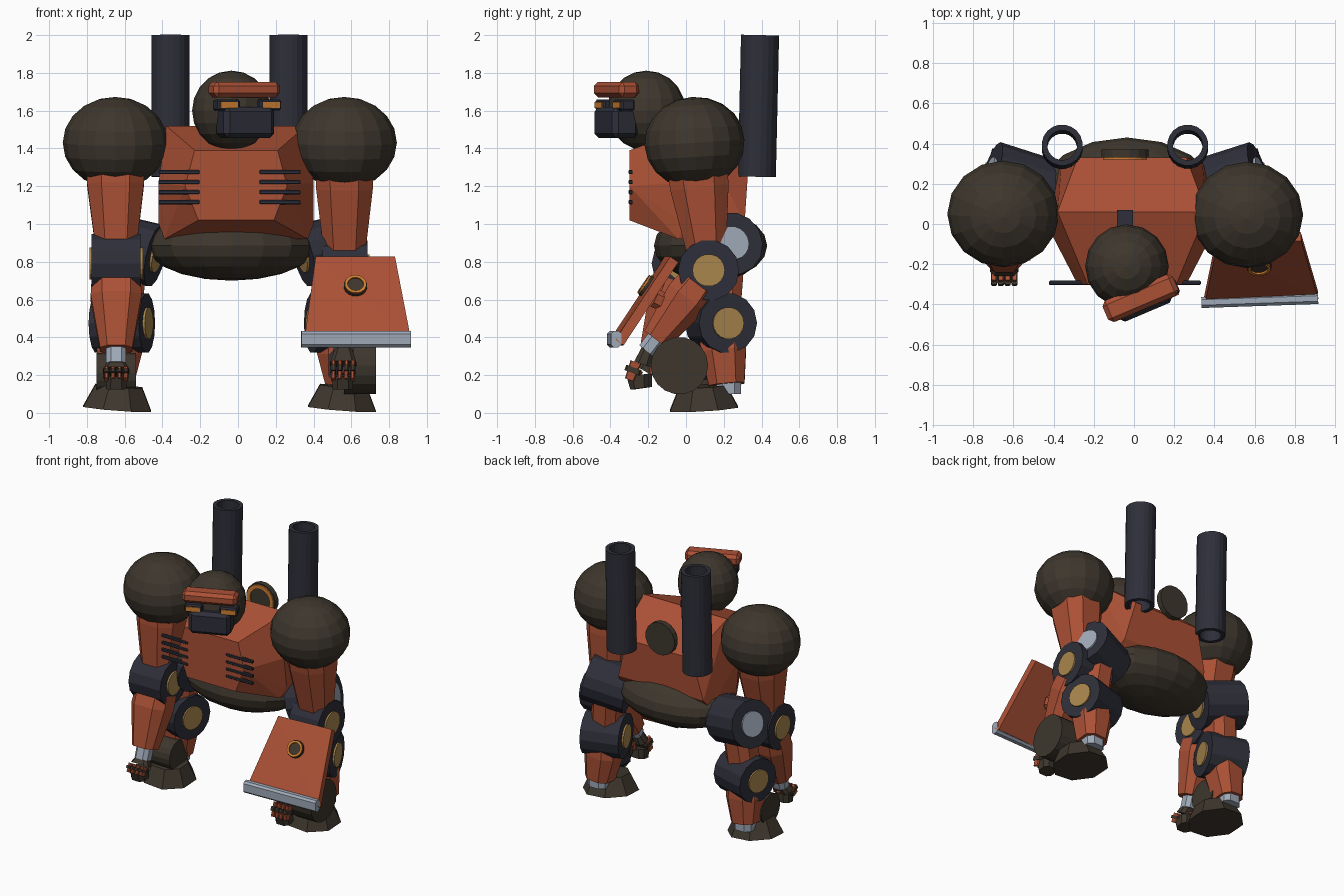
import bpy, bmesh, math
from mathutils import Vector, Matrix

old = bpy.data.objects.get("Cube")
if old:
    bpy.data.objects.remove(old, do_unlink=True)


def material(name, rgb):
    m = bpy.data.materials.new(name)
    m.use_nodes = True
    m.diffuse_color = (*rgb, 1)
    m.node_tree.nodes["Principled BSDF"].inputs["Base Color"].default_value = (*rgb, 1)
    return m


RUST = material("rust_red", (.41, .082, .036))
BROWN = material("dark_brown", (.047, .037, .026))
NAVY = material("dark_navy", (.027, .028, .041))
TAN = material("brass_tan", (.40, .24, .075))
STEEL = material("light_steel", (.35, .40, .48))
ORANGE = material("orange", (.62, .21, .03))


def finish(name, bm, mat):
    bmesh.ops.recalc_face_normals(bm, faces=bm.faces)
    me = bpy.data.meshes.new(name)
    bm.to_mesh(me)
    bm.free()
    me.materials.append(mat)
    ob = bpy.data.objects.new(name, me)
    bpy.context.collection.objects.link(ob)
    return ob


def frame(p0, p1):
    """Matrix whose local z runs from p0 to p1 and whose x stays near world x."""
    p0, z = Vector(p0), (Vector(p1) - Vector(p0)).normalized()
    ref = Vector((1, 0, 0)) if abs(z.x) < .8 else Vector((0, 0, 1))
    y = z.cross(ref).normalized()
    m = Matrix((y.cross(z), y, z)).transposed().to_4x4()
    m.translation = p0
    return m


def loft(name, loops, mat, matrix, closed=False):
    """Skin equal vertex loops; cap the ends, or join last to first."""
    bm = bmesh.new()
    rings = [[bm.verts.new(matrix @ Vector(p)) for p in lp] for lp in loops]
    pairs = list(zip(rings, rings[1:])) + ([(rings[-1], rings[0])] if closed else [])
    n = len(rings[0])
    for a, b in pairs:
        for i in range(n):
            bm.faces.new((a[i], a[(i + 1) % n], b[(i + 1) % n], b[i]))
    if not closed:
        bm.faces.new(rings[0])
        bm.faces.new(rings[-1])
    return finish(name, bm, mat)


def ring(r, h, n):
    return [(r * math.cos(t), r * math.sin(t), h) for t in (math.tau * (i + .5) / n for i in range(n))]


def cylinder(name, p0, p1, r, mat, n=16, r2=None):
    h = (Vector(p1) - Vector(p0)).length
    return loft(name, [ring(r, 0, n), ring(r2 or r, h, n)], mat, frame(p0, p1))


def pipe(name, p0, p1, r, inner, mat, n=20):
    h = (Vector(p1) - Vector(p0)).length
    loops = [ring(inner, 0, n), ring(r, 0, n), ring(r, h, n), ring(inner, h, n)]
    return loft(name, loops, mat, frame(p0, p1), True)


def limb(name, p0, p1, sizes, mat, cut=.25):
    """Tapered limb with chamfered corners; sizes = position, width and depth."""
    h = (Vector(p1) - Vector(p0)).length
    loops = []
    for t, w, d in sizes:
        a, b = w / 2, d / 2
        c = cut * min(w, d)
        loops.append([(a, b - c, t * h), (a - c, b, t * h), (c - a, b, t * h), (-a, b - c, t * h),
                      (-a, c - b, t * h), (c - a, -b, t * h), (a - c, -b, t * h), (a, c - b, t * h)])
    return loft(name, loops, mat, frame(p0, p1))


def hull(name, pts, mat):
    bm = bmesh.new()
    for p in pts:
        bm.verts.new(p)
    res = bmesh.ops.convex_hull(bm, input=bm.verts)
    bmesh.ops.delete(bm, geom=res["geom_interior"], context='VERTS')
    bmesh.ops.dissolve_limit(bm, angle_limit=.02, verts=bm.verts, edges=bm.edges)
    return finish(name, bm, mat)


def box(name, c, size, mat, yaw=0, bevel=0):
    bm = bmesh.new()
    bmesh.ops.create_cube(bm, size=1)
    bmesh.ops.scale(bm, vec=size, verts=bm.verts)
    if bevel:
        bmesh.ops.bevel(bm, geom=bm.edges[:], offset=bevel, segments=1, affect='EDGES')
    bmesh.ops.transform(bm, matrix=Matrix.Translation(c) @ Matrix.Rotation(yaw, 4, 'Z'), verts=bm.verts)
    return finish(name, bm, mat)


def ball(name, c, radii, tilt=0):
    bm = bmesh.new()
    bmesh.ops.create_uvsphere(bm, u_segments=16, v_segments=10, radius=1)
    bmesh.ops.scale(bm, vec=radii, verts=bm.verts)
    bmesh.ops.transform(bm, matrix=Matrix.Translation(c) @ Matrix.Rotation(tilt, 4, 'X'), verts=bm.verts)
    return finish(name, bm, BROWN)


def joint(name, c, axis, half, r, outer, inner):
    """Drum with a round cap on each end; axis points to the outer one."""
    c, a = Vector(c), Vector(axis).normalized()
    cylinder(name, c - a * half, c + a * half, r, NAVY, 14)
    cylinder(name + "_outer_cap", c, c + a * (half + .012), r * .53, outer, 18)
    cylinder(name + "_inner_cap", c, c - a * (half + .012), r * .53, inner, 18)


def medallion(name, c, normal, r, depth):
    """Brown disc with a raised orange ring on its face."""
    c, n = Vector(c), Vector(normal)
    cylinder(name, c, c + n * depth, r, BROWN)
    pipe(name + "_ring", c + n * depth * .5, c + n * (depth + .01), r * .93, r * .68, ORANGE)


CX = -.045

# Torso and belly
torso = []
for s in (-1, 1):
    for x, y, z in ((.37, .06, 1.52), (.27, .33, 1.3), (.22, -.3, 1.39), (.27, -.3, 1.2), (.2, -.3, 1.02),
                    (.41, -.03, 1.22), (.41, .0, 1.0), (.38, -.04, .92), (.35, .31, 1.0), (.37, .25, .92)):
        torso.append((s * x - .01, y, z))
hull("torso", torso, RUST)
ball("belly", (CX + .01, .13, .885), (.45, .3, .185))
box("neck", (CX, 0, 1.48), (.08, .14, .16), NAVY)
for s in (-1, 1):
    for i in range(4):
        box("chest_vent", (CX + s * .267, -.293, 1.275 - i * .053), (.22, .022, .023), NAVY, bevel=.005)

# Back hatch
medallion("back_hatch", (CX, .37, 1.4), (0, -1, 0), .12, .04)

# Head, turned slightly
YAW = math.radians(23)
HEAD = Vector((CX + .01, -.21, 1.6))
turn = Matrix.Rotation(YAW, 3, 'Z')
ball("head", HEAD, (.208, .208, .212))


def on_head(name, offset, size, mat, bevel=0):
    box(name, HEAD + turn @ Vector(offset), size, mat, YAW, bevel)


on_head("brow", (0, -.172, .112), (.38, .115, .082), RUST, .022)
on_head("jaw", (.005, -.175, -.063), (.29, .15, .165), NAVY, .025)
for s in (-1, 1):
    on_head("eye_socket", (.012 + s * .12, -.185, .03), (.125, .08, .06), NAVY, .01)
    on_head("eye", (.012 + s * .122, -.227, .03), (.098, .008, .034), ORANGE)

# Twin open cannons
for s in (-1, 1):
    x = CX + s * .312
    pipe("cannon", (x, .375, 1.25), (x, .392, 2.0), .102, .074, NAVY)


def hand(side, wrist, tip):
    wrist, tip = Vector(wrist), Vector(tip)
    mid = wrist.lerp(tip, .45)
    limb(side + "_palm", wrist, mid, ((0, .09, .07), (1, .14, .09)), BROWN)
    lead = Vector((0, -.035, .01))
    for i in range(4):
        dx = Vector(((i - 1.5) * .034, 0, 0)) + lead
        limb(side + "_finger", mid + dx, tip + dx, ((0, .022, .06), (1, .022, .05)), RUST)
        limb(side + "_knuckle", mid.lerp(tip, .3) + dx, mid.lerp(tip, .6) + dx,
             ((0, .03, .085), (1, .03, .085)), BROWN)
    limb(side + "_fist", tip + Vector((0, .01, .035)), tip + Vector((0, .02, -.035)),
         ((0, .11, .12), (1, .11, .1)), BROWN)
    limb(side + "_thumb", mid + Vector((0, .05, 0)), tip + Vector((0, .08, .04)),
         ((0, .03, .03), (1, .025, .025)), RUST)


# Arms
ARMS = (("right", -1, (-.65, .05, 1.43), (-.645, -.02, .79), (-.645, -.17, .335), (-.645, -.25, .165), .13),
        ("left", 1, (.563, .045, 1.43), (.565, .12, .755), (.56, -.16, .39), (.555, -.265, .165), .12))
for side, s, shoulder, elbow, wrist, tip, half in ARMS:
    sh, el, wr, tp = map(Vector, (shoulder, elbow, wrist, tip))
    ball(side + "_shoulder", sh, (.278, .265, .243), .06)
    limb(side + "_upper_arm", sh, el, ((0, .31, .33), (.35, .3, .31), (.85, .22, .21)), RUST)
    joint(side + "_elbow", el, (s, 0, 0), half, .162, TAN, TAN)
    limb(side + "_forearm", el, wr, ((.2, .26, .22), (.4, .27, .24), (1, .17, .15)), RUST)
    limb(side + "_wrist", el.lerp(wr, .98), wr + (wr - el) * .17, ((0, .105, .1), (1, .105, .1)), STEEL)
    hand(side, wr + (wr - el) * .15, tp)

# Shield on the left forearm
top_y, low_y = -.095, -.385
corners = ((.41, top_y, .815), (.83, top_y + .03, .815), (.915, low_y + .03, .375), (.35, low_y, .375))
normal = Vector((.05, -.8, .55)).normalized()
hull("shield", [Vector(c) + normal * k for c in corners for k in (-.03, .022)], RUST)
low = [Vector((x, y, .39)) for x, y in ((.335, -.39), (.915, -.37))]
limb("shield_edge", low[0], low[1], ((0, .085, .055), (1, .085, .055)), STEEL)
medallion("shield_boss", (.62, -.185, .655), normal, .062, .04)
limb("shield_bracket", (.57, -.04, .55), (.6, -.17, .61), ((0, .1, .1), (1, .1, .1)), RUST)

# Legs: wheel = x range, y, z, radius
for side, s, wheel in (("right", -1, (-.75, -.54, .075, .21, .11)), ("left", 1, (.56, .73, -.035, .25, .152))):
    def at(x, y, z):
        return Vector((CX + s * x, y, z))
    hip, knee, ankle = at(.53, .2, .865), at(.57, .185, .475), at(.6, .215, .15)
    joint(side + "_hip", hip, (s * .94, .3, .22), .15, .17, STEEL, TAN)
    limb(side + "_thigh", hip, knee, ((.2, .2, .22), (.9, .2, .2)), RUST)
    joint(side + "_knee", knee, (s * .96, .27, 0), .138, .16, TAN, TAN)
    limb(side + "_shin", knee, ankle, ((.2, .2, .24), (.45, .24, .24), (1, .18, .19)), RUST)
    limb(side + "_ankle", ankle + Vector((0, .01, .03)), ankle + Vector((0, .01, -.05)),
         ((0, .14, .13), (1, .14, .13)), STEEL)
    foot = at(.595, .095, .022)
    cylinder(side + "_foot", foot, foot + Vector((.009, -.007, .12)), .195, BROWN, 8, .135)
    x0, x1, y, z, r = wheel
    cylinder(side + "_wheel", (x0, y, z), (x1, y, z), r, BROWN, 18)
    limb(side + "_wheel_arm", at(.57, y, z), ankle + Vector((0, 0, .08)),
         ((0, .09, .16), (1, .09, .1)), NAVY)
